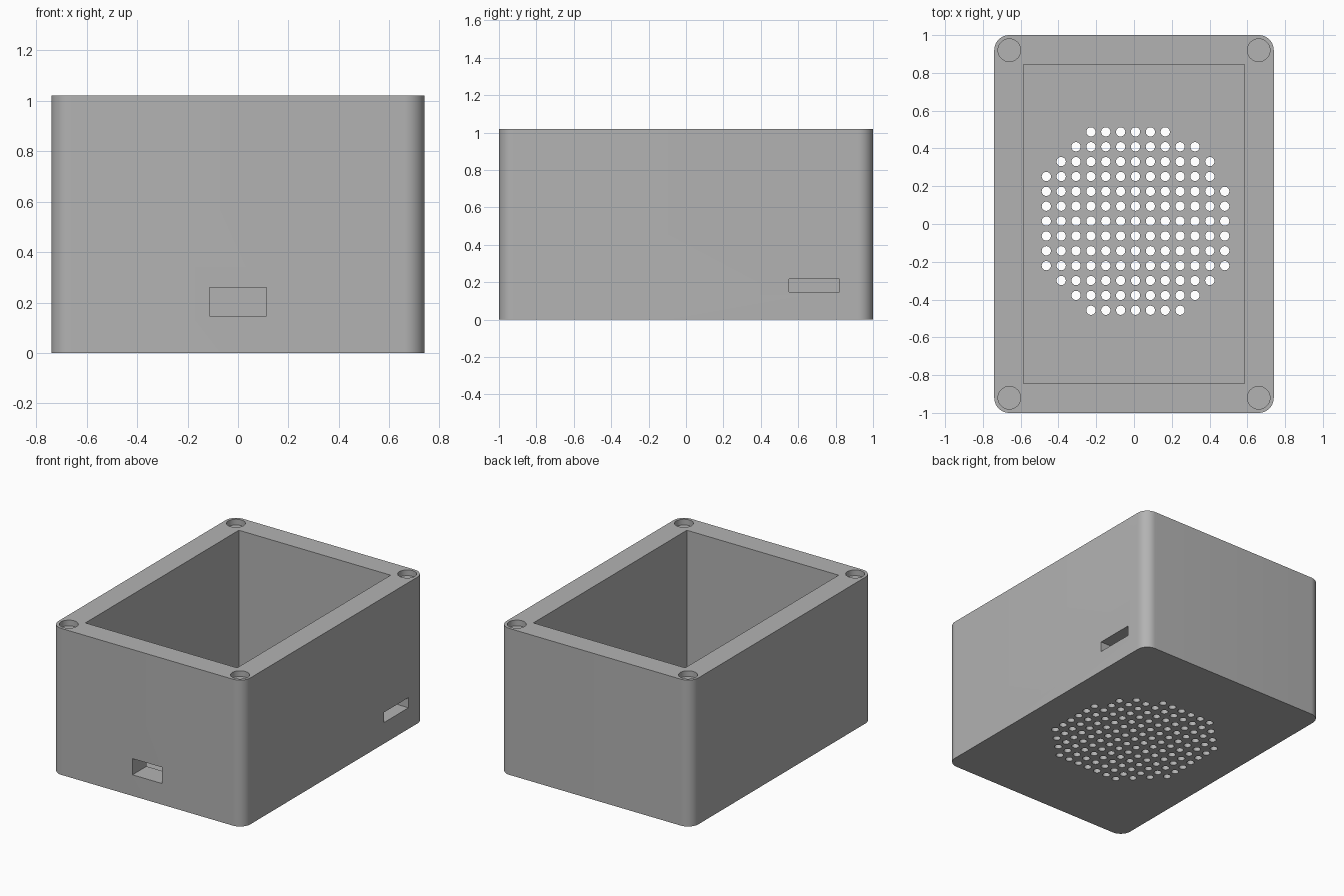
import bpy
import bmesh
import math
from mathutils import Matrix, Vector

if "Cube" in bpy.data.objects:
    bpy.data.objects.remove(bpy.data.objects["Cube"])

HALF_X, HALF_Y, HEIGHT = 0.74, 1.0, 1.02
WALL, FLOOR, CORNER = 0.155, 0.04, 0.08
PITCH = 0.0787

grey = bpy.data.materials.new("plain grey")
grey.use_nodes = True
GREY = (0.45, 0.45, 0.45, 1)
grey.diffuse_color = GREY
grey.node_tree.nodes["Principled BSDF"].inputs["Base Color"].default_value = GREY


def make_object(name, bm):
    mesh = bpy.data.meshes.new(name)
    bmesh.ops.recalc_face_normals(bm, faces=bm.faces)
    bm.to_mesh(mesh)
    bm.free()
    mesh.materials.append(grey)
    obj = bpy.data.objects.new(name, mesh)
    bpy.context.collection.objects.link(obj)
    return obj


def add_box(bm, low, high):
    low, high = Vector(low), Vector(high)
    place = Matrix.Translation((low + high) / 2) @ Matrix.Diagonal((*(high - low), 1))
    bmesh.ops.create_cube(bm, size=1, matrix=place)


def add_cylinder(bm, x, y, low, high, radius, sides):
    bmesh.ops.create_cone(bm, cap_ends=True, segments=sides, radius1=radius, radius2=radius,
                          depth=high - low, matrix=Matrix.Translation((x, y, (low + high) / 2)))


def cut(target, name, bm):
    cutter = make_object(name, bm)
    cutter.hide_render = True
    mod = target.modifiers.new(name, "BOOLEAN")
    mod.operation, mod.solver, mod.object = "DIFFERENCE", "EXACT", cutter
    bpy.context.view_layer.objects.active = target
    bpy.ops.object.modifier_apply(modifier=name)
    bpy.data.objects.remove(cutter)


# Outer block with rounded upright corners
bm = bmesh.new()
add_box(bm, (-HALF_X, -HALF_Y, 0), (HALF_X, HALF_Y, HEIGHT))
upright = [e for e in bm.edges if abs(e.verts[0].co.z - e.verts[1].co.z) > 0.5]
bmesh.ops.bevel(bm, geom=upright, offset=CORNER, segments=12, profile=0.5, affect="EDGES")
box = make_object("enclosure_box", bm)

# Open cavity
bm = bmesh.new()
add_box(bm, (WALL - HALF_X, WALL - HALF_Y, FLOOR), (HALF_X - WALL, HALF_Y - WALL, HEIGHT + 0.1))
cut(box, "cavity", bm)

# Cable openings through the front and right walls
bm = bmesh.new()
add_box(bm, (-0.113, -HALF_Y - 0.1, 0.147), (0.113, WALL - HALF_Y + 0.05, 0.26))
add_box(bm, (HALF_X - WALL - 0.05, 0.55, 0.147), (HALF_X + 0.1, 0.82, 0.218))
cut(box, "cable_openings", bm)

# Round pockets in the four corners of the rim
bm = bmesh.new()
for sx in (-1, 1):
    for sy in (-1, 1):
        add_cylinder(bm, sx * (HALF_X - CORNER), sy * (HALF_Y - CORNER),
                     HEIGHT - 0.04, HEIGHT + 0.1, 0.06, 40)
cut(box, "rim_pockets", bm)

# Disc-shaped grid of holes through the floor, slightly off centre
bm = bmesh.new()
for i in range(-6, 7):
    for j in range(-6, 7):
        if i * i + j * j + 0.2 * (i + j) < 46:
            add_cylinder(bm, 0.008 + PITCH * i, 0.0155 + PITCH * j, -0.1, FLOOR + 0.1, 0.0245, 24)
cut(box, "floor_holes", bm)

box.select_set(True)
bpy.context.view_layer.objects.active = box
bpy.ops.object.shade_smooth_by_angle(angle=math.radians(30))
